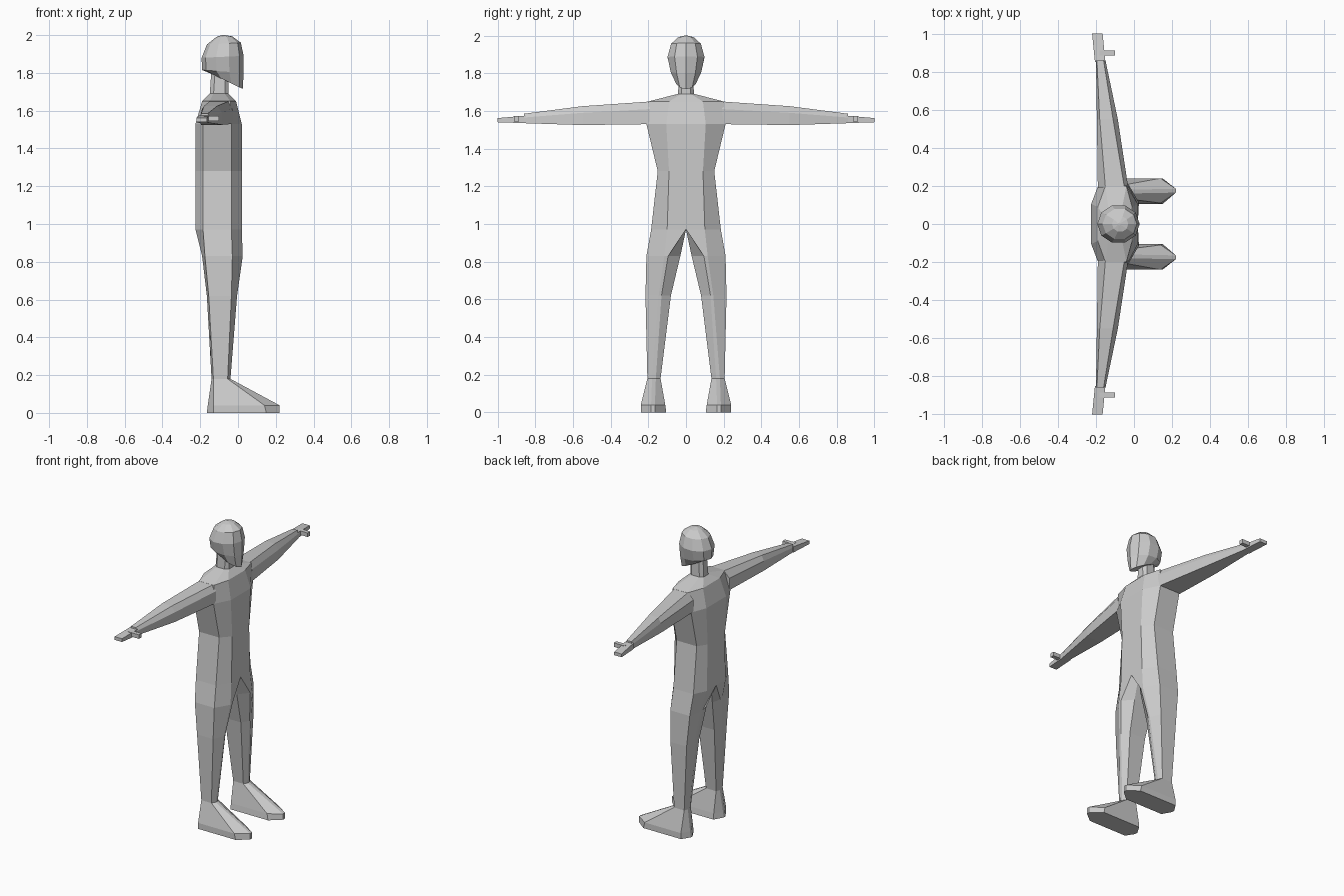
import bpy
import bmesh
import math

cube = bpy.data.objects.get("Cube")
if cube:
    bpy.data.objects.remove(cube)

grey = bpy.data.materials.new("plain_grey")
grey.use_nodes = True
grey.diffuse_color = (0.6, 0.6, 0.6, 1)
grey.node_tree.nodes["Principled BSDF"].inputs["Base Color"].default_value = grey.diffuse_color


def loft(name, rings, mirrored=False):
    """Skin a list of equal-length point rings, with closed ends."""
    bm = bmesh.new()
    loops = [[bm.verts.new(p) for p in ring] for ring in rings]
    count = len(loops[0])
    for low, high in zip(loops, loops[1:]):
        for i in range(count):
            j = (i + 1) % count
            bm.faces.new((low[i], low[j], high[j], high[i]))
    bm.faces.new(loops[0])
    bm.faces.new(loops[-1])
    bmesh.ops.recalc_face_normals(bm, faces=bm.faces)
    mesh = bpy.data.meshes.new(name)
    bm.to_mesh(mesh)
    bm.free()
    mesh.materials.append(grey)
    obj = bpy.data.objects.new(name, mesh)
    bpy.context.collection.objects.link(obj)
    if mirrored:
        mod = obj.modifiers.new("other_side", 'MIRROR')
        mod.use_axis = (False, True, False)
        mod.use_mirror_merge = False
    return obj


def section(z, back, front, side_back, side_front, panel_in, panel_out, inner, outer):
    """Chamfered eight-sided level section."""
    return [(front, panel_in, z), (front, panel_out, z),
            (side_front, outer, z), (side_back, outer, z),
            (back, panel_out, z), (back, panel_in, z),
            (side_back, inner, z), (side_front, inner, z)]


def even(z, back, front, side_back, side_front, panel, side):
    """Section that is the same on both sides."""
    return section(z, back, front, side_back, side_front, -panel, panel, -side, side)


def limb(y, back, front, top_back, top_front, low, middle, top):
    """Six-sided upright section across an arm."""
    return [(back, y, low), (front, y, low), (front, y, middle),
            (top_front, y, top), (top_back, y, top), (back, y, middle)]


def block(y, back, front, low, high):
    return [(back, y, low), (front, y, low), (front, y, high), (back, y, high)]


# Torso and shoulders
loft("torso", [
    even(.97, -.225, .02, -.185, -.035, .1, .185),
    even(1.28, -.225, .02, -.185, -.035, .09, .15),
    even(1.53, -.225, .02, -.185, -.035, .105, .21),
    even(1.65, -.19, -.01, -.15, -.04, .09, .2),
    even(1.69, -.15, -.05, -.13, -.07, .025, .045),
])

# Neck
loft("neck", [
    even(1.68, -.15, -.05, -.13, -.07, .025, .042),
    even(1.83, -.14, -.05, -.12, -.07, .02, .038),
])

# Legs
ankle = section(.18, -.14, -.04, -.13, -.055, .16, .18, .135, .205)
loft("legs", [
    section(.97, -.225, .02, -.185, -.035, .001, .1, 0, .185),
    section(.83, -.19, .025, -.175, -.03, .095, .115, .03, .21),
    section(.62, -.165, -.005, -.155, -.035, .13, .145, .08, .215),
    ankle,
], True)

# Feet with pointed toes
loft("feet", [
    section(0, -.165, .22, -.13, .15, .165, .185, .105, .24),
    section(.04, -.16, .22, -.13, .14, .165, .185, .11, .24),
    ankle,
], True)

# Arms
loft("arms", [
    limb(.19, -.19, -.03, -.15, -.05, 1.53, 1.61, 1.65),
    limb(.55, -.195, -.085, -.18, -.11, 1.525, 1.59, 1.625),
    limb(.86, -.2, -.15, -.195, -.16, 1.535, 1.565, 1.585),
], True)

# Hands and thumbs
loft("hands", [
    block(.85, -.205, -.15, 1.535, 1.575),
    block(1, -.22, -.165, 1.54, 1.562),
], True)
loft("thumbs", [
    block(.885, -.18, -.1, 1.545, 1.572),
    block(.912, -.18, -.1, 1.545, 1.572),
], True)


def head_ring(back, back_z, front, front_z, half_width, sides=10):
    """Tilted oval running from the back of the head to the face."""
    ring = []
    for i in range(sides):
        angle = math.tau * i / sides
        t = (1 + math.cos(angle)) / 2
        ring.append((back + (front - back) * t, half_width * math.sin(angle),
                     back_z + (front_z - back_z) * t))
    return ring


# Head, with the jaw sloping down to the chin
loft("head", [
    head_ring(-.15, 1.8, .025, 1.715, .055),
    head_ring(-.19, 1.815, .03, 1.8, .085),
    head_ring(-.193, 1.88, .03, 1.89, .103),
    head_ring(-.165, 1.95, .015, 1.96, .083),
    head_ring(-.115, 1.99, -.03, 1.993, .042),
    head_ring(-.085, 2, -.07, 2, .007),
])
